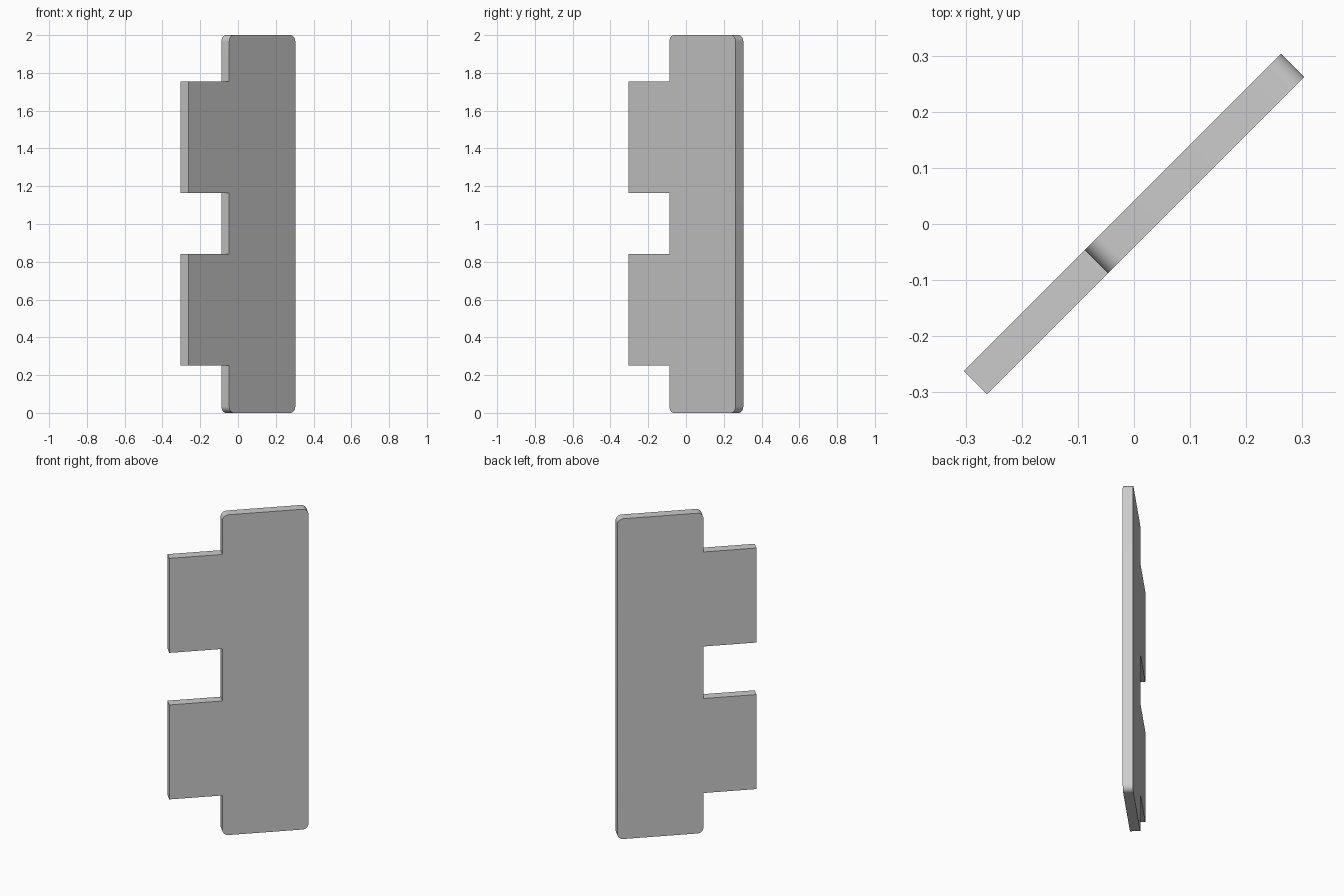
import bpy, bmesh, math
from mathutils import Matrix

cube = bpy.data.objects.get("Cube")
if cube:
    bpy.data.objects.remove(cube, do_unlink=True)

# Plain grey material
grey = bpy.data.materials.new("plain_grey")
grey.use_nodes = True
colour = (0.6, 0.6, 0.6, 1)
grey.diffuse_color = colour
grey.node_tree.nodes["Principled BSDF"].inputs["Base Color"].default_value = colour

HALF = 0.4          # half of the full width, tabs included
SHOULDER = -0.095   # edge of the main panel where the tabs start
THICK = 0.058
RADIUS = 0.035
TABS = [(0.25, 0.84), (1.165, 1.755)]


def corner(cx, cz, start, steps=8):
    """Quarter circle, counter-clockwise from the start angle in degrees."""
    return [(cx + RADIUS * math.cos(a), cz + RADIUS * math.sin(a))
            for a in (math.radians(start + 90 * i / steps) for i in range(steps + 1))]


# Outline: rounded panel with square tabs down one edge
r = RADIUS
outline = corner(SHOULDER + r, r, 180) + corner(HALF - r, r, 270)
outline += corner(HALF - r, 2 - r, 0) + corner(SHOULDER + r, 2 - r, 90)
for low, high in reversed(TABS):
    outline += [(SHOULDER, high), (-HALF, high), (-HALF, low), (SHOULDER, low)]

# Extrude the outline to the plate thickness
bm = bmesh.new()
face = bm.faces.new([bm.verts.new((x, -THICK / 2, z)) for x, z in outline])
extruded = bmesh.ops.extrude_face_region(bm, geom=[face])["geom"]
bmesh.ops.translate(bm, vec=(0, THICK, 0),
                    verts=[g for g in extruded if isinstance(g, bmesh.types.BMVert)])
bmesh.ops.recalc_face_normals(bm, faces=bm.faces)

# Turn the plate to stand on the diagonal
bm.transform(Matrix.Rotation(math.radians(45), 4, "Z"))
mesh = bpy.data.meshes.new("tabbed_plate")
bm.to_mesh(mesh)
bm.free()
mesh.materials.append(grey)
plate = bpy.data.objects.new("tabbed_plate", mesh)
bpy.context.collection.objects.link(plate)

# Smooth the rounded corners only
bpy.context.view_layer.objects.active = plate
plate.select_set(True)
bpy.ops.object.shade_smooth_by_angle(angle=math.radians(30))
